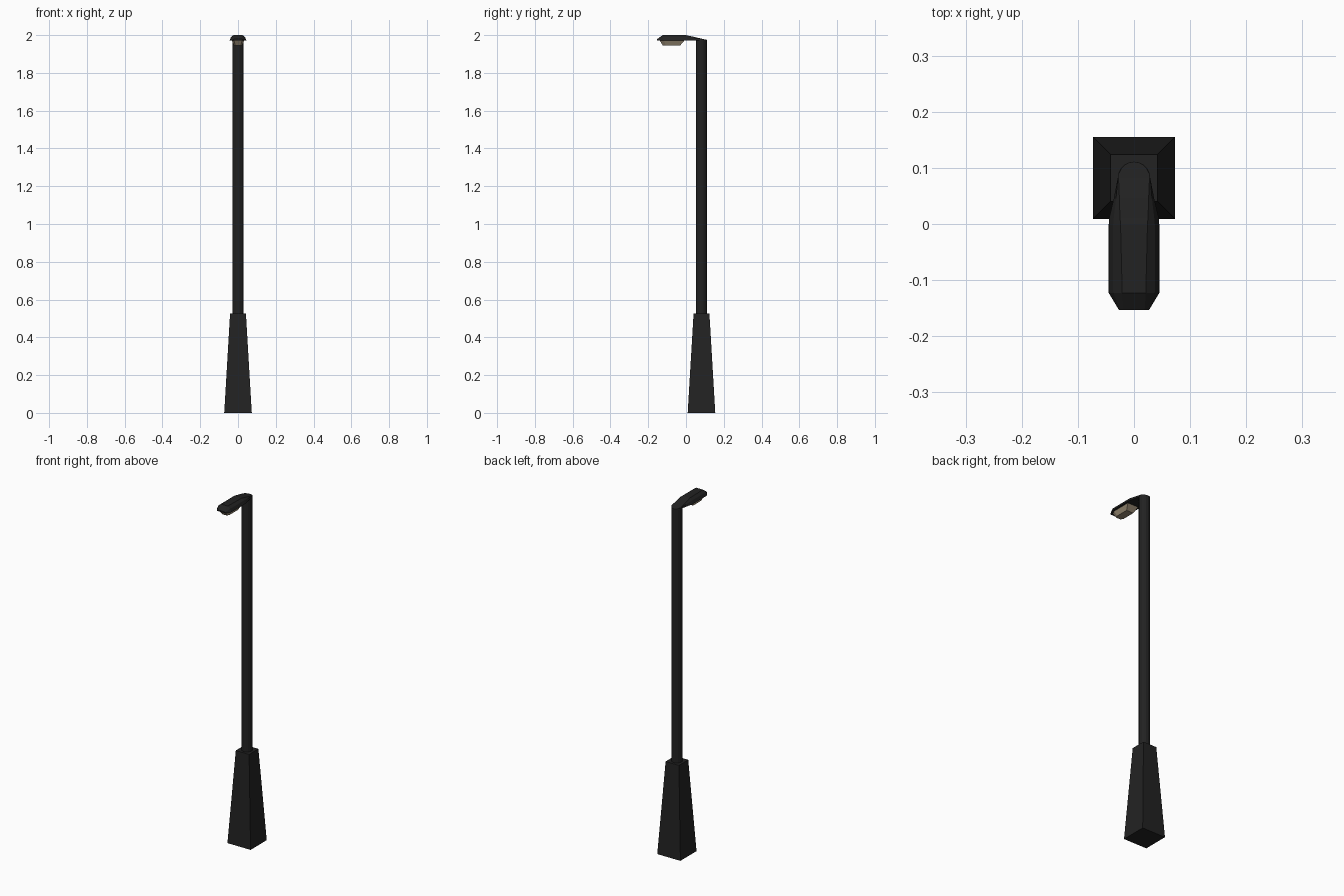
import bpy, bmesh, math

if "Cube" in bpy.data.objects:
    bpy.data.objects.remove(bpy.data.objects["Cube"])


def material(name, rgb):
    m = bpy.data.materials.new(name)
    m.diffuse_color = (*rgb, 1)
    m.use_nodes = True
    m.node_tree.nodes["Principled BSDF"].inputs["Base Color"].default_value = m.diffuse_color
    return m


BLACK = material("black_metal", (0.016, 0.016, 0.016))
GLASS = material("warm_glass", (0.31, 0.25, 0.17))
PY = 0.082   # pole centre in y
R = 0.029    # pole radius


def loft(name, rings, mat):
    """Skin equal-length rings of points and cap both ends."""
    bm = bmesh.new()
    vs = [[bm.verts.new(p) for p in ring] for ring in rings]
    n = len(vs[0])
    for a, b in zip(vs, vs[1:]):
        for i in range(n):
            j = (i + 1) % n
            bm.faces.new((a[i], a[j], b[j], b[i]))
    bm.faces.new(vs[0][::-1])
    bm.faces.new(vs[-1])
    bmesh.ops.remove_doubles(bm, verts=bm.verts, dist=0.0002)
    bmesh.ops.recalc_face_normals(bm, faces=bm.faces)
    me = bpy.data.meshes.new(name)
    bm.to_mesh(me)
    bm.free()
    me.materials.append(mat)
    ob = bpy.data.objects.new(name, me)
    bpy.context.collection.objects.link(ob)
    return ob


def square(h, z):
    return [(sx * h, PY + sy * h, z) for sx, sy in ((-1, -1), (1, -1), (1, 1), (-1, 1))]


def circle(r, z, n=16):
    return [(r * math.cos(2 * math.pi * i / n), PY + r * math.sin(2 * math.pi * i / n), z)
            for i in range(n)]


# Tapered square base
loft("base", [square(0.073, 0), square(0.042, 0.525)], BLACK)

# Round pole
loft("pole", [circle(R, 0.52), circle(R, 1.973)], BLACK)


# Lamp head: six-sided sections along y, ending in a half round over the pole
def section(y, w, wm, wt, zm, zt, zb=1.972):
    return [(-w, y, zb), (w, y, zb), (wm, y, zm), (wt, y, zt), (-wt, y, zt), (-wm, y, zm)]


rings = [
    section(-0.153, 0.027, 0.025, 0.019, 1.977, 1.979),
    section(-0.123, 0.045, 0.037, 0.021, 1.989, 2.0),
    section(0.0, 0.045, 0.037, 0.024, 1.989, 2.0),
    section(0.012, 0.044, 0.036, 0.025, 1.988, 1.997),
    section(0.045, 0.036, 0.032, 0.026, 1.984, 1.990),
]
for k in range(6):
    a = math.radians(88 * k / 5)
    y, w = PY + R * math.sin(a), R * math.cos(a)
    zt = 2.0 - 0.228 * y
    rings.append(section(y, w, w, w * 0.95, zt - 0.001, zt))
loft("lamp_head", rings, BLACK)


# Tapered glass lens under the head
def lens_ring(w, wf, y0, y1, y2, z):
    return [(-wf, y0, z), (wf, y0, z), (w, y1, z), (w, y2, z), (-w, y2, z), (-w, y1, z)]


loft("lens", [lens_ring(0.034, 0.022, -0.141, -0.118, -0.006, 1.974),
              lens_ring(0.022, 0.014, -0.122, -0.106, -0.032, 1.944)], GLASS)
